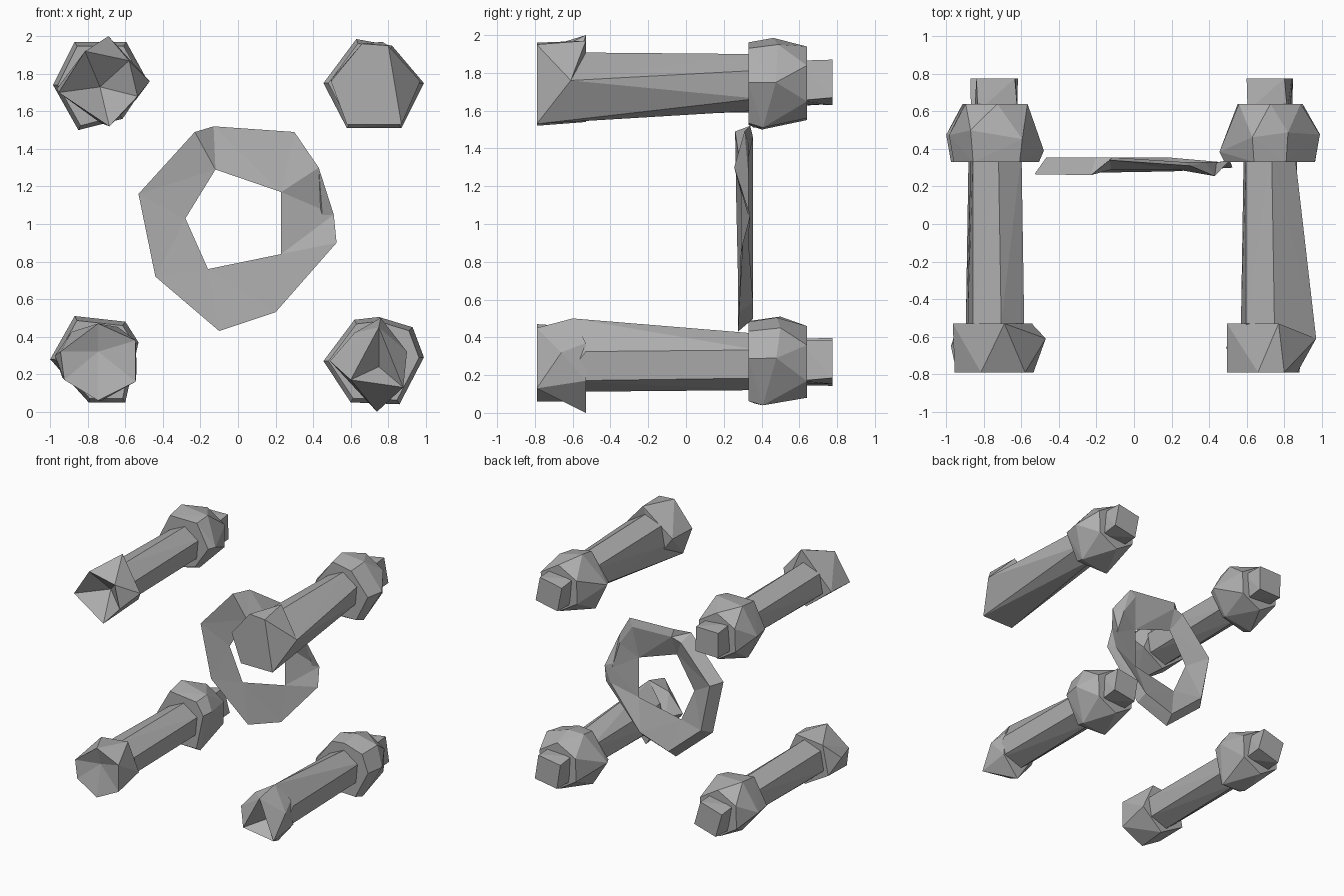
import bpy, bmesh
from math import cos, sin, radians
from mathutils import Vector

if "Cube" in bpy.data.objects:
    bpy.data.objects.remove(bpy.data.objects["Cube"])

steel = bpy.data.materials.new("grey steel")
steel.use_nodes = True
GREY = (0.43, 0.43, 0.43, 1)
steel.diffuse_color = GREY
steel.node_tree.nodes["Principled BSDF"].inputs["Base Color"].default_value = GREY

FRONT, HEAD_BACK = -0.79, -0.53


def finish(name, bm):
    bmesh.ops.recalc_face_normals(bm, faces=bm.faces[:])
    mesh = bpy.data.meshes.new(name)
    bm.to_mesh(mesh)
    bm.free()
    mesh.materials.append(steel)
    obj = bpy.data.objects.new(name, mesh)
    bpy.context.collection.objects.link(obj)
    return obj


def ring(y, radius, sides, phase=0):
    """Points of a regular polygon facing along y."""
    angles = [radians(phase + 360 * i / sides) for i in range(sides)]
    return [(radius * cos(a), y, radius * sin(a)) for a in angles]


def at(y, *spots):
    """Points that share one y."""
    return [(x, y, z) for x, z in spots]


def hull(name, centre, points, pit=None):
    """Faceted solid round the points, with an optional hollow in its front."""
    bm = bmesh.new()
    for x, y, z in points:
        bm.verts.new((x + centre[0], y, z + centre[1]))
    res = bmesh.ops.convex_hull(bm, input=bm.verts[:])
    loose = {v for v in res["geom_interior"] + res["geom_unused"]
             if isinstance(v, bmesh.types.BMVert)}
    bmesh.ops.delete(bm, geom=list(loose), context="VERTS")
    if pit:
        low = min(v.co.y for v in bm.verts) + 0.005
        caps = [f for f in bm.faces if all(v.co.y < low for v in f.verts)]
        bmesh.ops.delete(bm, geom=caps, context="FACES")
        rim = [e for e in bm.edges if e.is_boundary]
        tip = bm.verts.new((centre[0] + pit[0], pit[1], centre[1] + pit[2]))
        for e in rim:
            bm.faces.new((*e.verts, tip))
    else:
        bmesh.ops.dissolve_limit(bm, angle_limit=0.01, verts=bm.verts[:], edges=bm.edges[:])
    return finish(name, bm)


def bolt(name, centre, head, flare, pit, corners, tip_phase):
    # Head: irregular block, hollow in front
    hull(name + "_head", centre, head, pit)
    # Shaft: slightly tapered, running into some head corners
    shaft = ring(HEAD_BACK, 0.16, 6, 20) + ring(0.38, 0.15, 6, 25)
    hull(name + "_shaft", centre, shaft + flare)
    # Nut: uneven hexagon, widest nearer the front on its inner and lower sides
    outward = 0.17 if centre[0] > 0 else -0.17
    nut = ring(0.64, 0.19, 6, 28)
    for x, z in corners:
        nut += [(x, 0.43 + 0.2 * z + outward * x, z), (x * 0.9, 0.33, z * 0.9)]
    hull(name + "_nut", centre, nut)
    # Threaded end
    hull(name + "_end", centre, ring(0.6, 0.15, 4, tip_phase) + ring(0.775, 0.145, 4, tip_phase + 6))


bolt("upper_right_bolt", (-0.735, 1.74),
     at(FRONT, (-0.22, -0.04), (-0.08, 0.18), (0.155, 0.13), (0.2, -0.06), (0.05, -0.22))
     + at(HEAD_BACK, (0.045, 0.26), (-0.23, -0.02), (0.19, -0.08), (0, -0.2))
     + [(0.265, -0.61, 0.02)],
     [], (0, -0.62, -0.01),
     [(-0.25, 0), (-0.135, 0.23), (0.14, 0.23), (0.255, 0.02), (0.12, -0.18), (-0.115, -0.24)], 40)

corners = at(FRONT, (0.15, -0.22), (-0.14, -0.22))
side = at(-0.61, (0.25, 0.01))
bolt("upper_left_bolt", (0.72, 1.75),
     corners + side + at(FRONT, (-0.225, 0.01), (-0.06, 0.21), (0.08, 0.2))
     + at(HEAD_BACK, (-0.225, 0.02), (0.05, 0.22), (-0.12, -0.12)),
     corners + side, None,
     [(-0.265, 0), (-0.09, 0.235), (0.1, 0.2), (0.27, 0), (0.15, -0.24), (-0.14, -0.24)], 50)

bolt("lower_right_bolt", (-0.745, 0.27),
     at(FRONT, (-0.2, 0.05), (0, 0.2), (0.2, 0.11), (0.2, -0.11), (0, -0.21), (-0.18, -0.1))
     + ring(HEAD_BACK, 0.21, 5, 60) + [(-0.23, -0.65, 0.03)],
     [], (0, -0.74, 0.05),
     [(-0.255, 0.01), (-0.125, 0.24), (0.145, 0.21), (0.215, 0.1), (0.145, -0.22), (-0.05, -0.22)], 55)

crest = at(-0.6, (0.03, 0.23))
bolt("lower_left_bolt", (0.73, 0.27),
     crest + at(FRONT, (0.02, 0.18), (0.15, -0.14), (-0.13, -0.1))
     + at(-0.66, (-0.24, 0), (-0.11, 0.15), (0.17, 0.05))
     + at(HEAD_BACK, (0.01, -0.27), (0.13, 0.1), (0.15, -0.1), (-0.17, 0)),
     crest + at(-0.65, (0.14, -0.1)), (0.02, -0.66, -0.03),
     [(-0.275, 0), (-0.11, 0.22), (0.02, 0.235), (0.2, 0.18), (0.26, 0.02), (0.13, -0.23), (-0.13, -0.22)], 48)

# Washer: uneven wavy outline, five-sided hole and a ridge round the rear
outline = [(-.53, .265, 1.16), (-.23, .26, 1.49), (-.13, .34, 1.52), (.3, .31, 1.49),
           (.43, .255, 1.3), (.51, .34, 1.05), (.525, .3, .9), (.2, .28, .53),
           (-.1, .275, .43), (-.44, .275, .72)]
hole = [(-.28, 1.03), (-.12, 1.29), (.23, 1.17), (.23, .84), (-.16, .76)]
bm = bmesh.new()
inner = [bm.verts.new((x, 0.29, z)) for x, z in hole]
outer, rear, pair = [], [], []
for spot in outline:
    outer.append(bm.verts.new(spot))
    x, y, z = spot
    depth = 0.355 if x < 0.25 else 0.33
    rear.append(bm.verts.new((x * 0.88, depth, 1 + (z - 1) * 0.88)))
    pair.append(min(inner, key=lambda v: (v.co - Vector(spot)).length))
count = len(outline)
for i in range(count):
    j = (i + 1) % count
    bm.faces.new((outer[i], outer[j], rear[j]))
    bm.faces.new((outer[i], rear[j], rear[i]))
    for loop in (outer, rear):
        bm.faces.new((loop[i], loop[j], pair[j]))
        if pair[i] != pair[j]:
            bm.faces.new((loop[i], pair[j], pair[i]))
finish("washer", bm)
